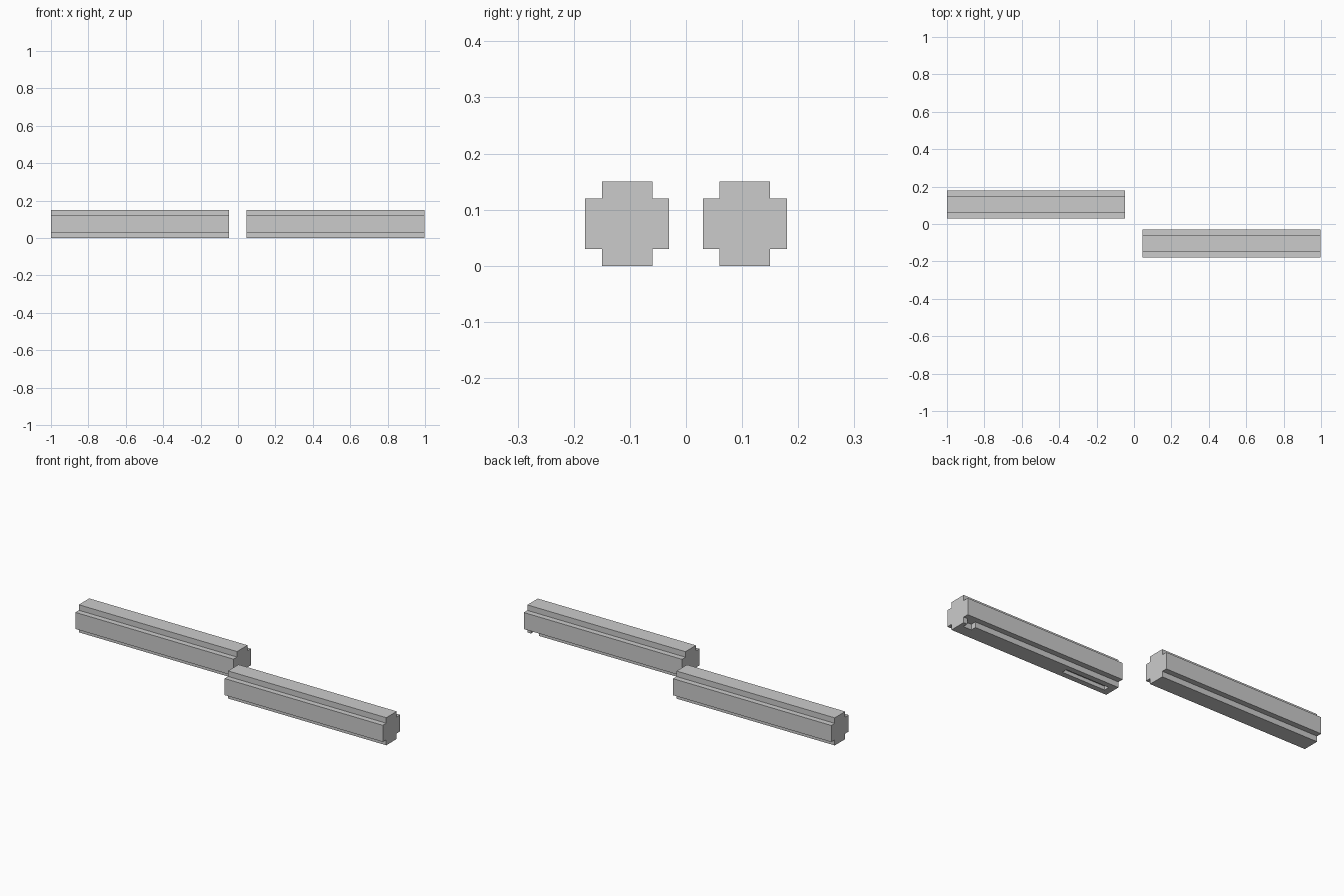
import bpy, bmesh

if "Cube" in bpy.data.objects:
    bpy.data.objects.remove(bpy.data.objects["Cube"])

# Plus-shaped cross-section (y, z offsets from the bar axis)
A, B = 0.045, 0.075
PLUS = [(-A, -B), (A, -B), (A, -A), (B, -A), (B, A), (A, A),
        (A, B), (-A, B), (-A, A), (-B, A), (-B, -A), (-A, -A)]


def bar(name, x0, x1, y):
    bm = bmesh.new()
    face = bm.faces.new([bm.verts.new((x0, y + a, B + b)) for a, b in PLUS])
    ext = bmesh.ops.extrude_face_region(bm, geom=[face])
    moved = [v for v in ext["geom"] if isinstance(v, bmesh.types.BMVert)]
    bmesh.ops.translate(bm, vec=(x1 - x0, 0, 0), verts=moved)
    bmesh.ops.recalc_face_normals(bm, faces=bm.faces)
    me = bpy.data.meshes.new(name)
    bm.to_mesh(me)
    bm.free()
    ob = bpy.data.objects.new(name, me)
    bpy.context.collection.objects.link(ob)
    return ob


def pocket(target, name, lo, hi):
    bpy.ops.mesh.primitive_cube_add(size=1, location=[(a + b) / 2 for a, b in zip(lo, hi)])
    cutter = bpy.context.object
    cutter.name = name
    cutter.scale = [b - a for a, b in zip(lo, hi)]
    cutter.hide_render = True
    cutter.hide_set(True)
    mod = target.modifiers.new(name, 'BOOLEAN')
    mod.operation = 'DIFFERENCE'
    mod.solver = 'EXACT'
    mod.object = cutter


# Two staggered bars
back_bar = bar("back_bar", -1.0, -0.048, 0.105)
front_bar = bar("front_bar", 0.045, 0.997, -0.105)

# Underside slot and the notch in the lower rail of the front bar
pocket(front_bar, "slot_cutter", (0.08, -0.12, -0.02), (0.34, -0.09, 0.02))
pocket(front_bar, "notch_cutter", (0.925, -0.09, -0.02), (0.975, -0.04, 0.03))
